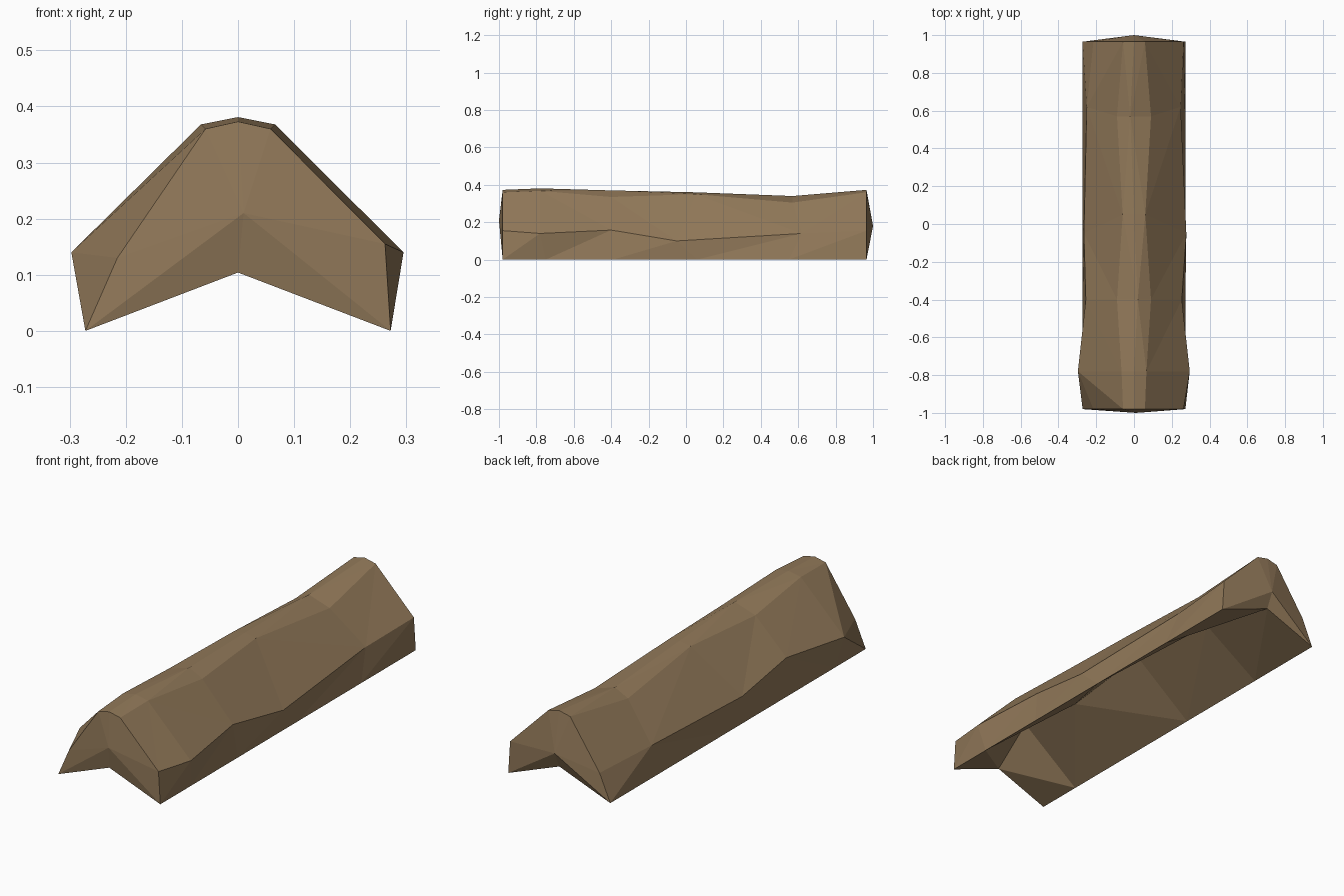
import bpy, bmesh

if "Cube" in bpy.data.objects:
    bpy.data.objects.remove(bpy.data.objects["Cube"])

# Hewn log: lengthwise rails joined into a low-poly skin, with pointed end caps
STATIONS = [-0.98, -0.78, -0.40, 0.05, 0.57, 0.965]
SIDE_STATIONS = [-0.98, -0.78, -0.40, -0.05, 0.62, 0.965]
BASE_STATIONS = [-0.98, -0.75, -0.39, 0.06, 0.55, 0.965]


def rail(xs, zs, ys=STATIONS):
    return list(zip(xs, ys, zs))


shoulder_x = [0.058, 0.066, 0.09, 0.06, 0.09, 0.058]
shoulder_z = [0.36, 0.368, 0.335, 0.35, 0.305, 0.36]

rails = [
    rail([-0.272] * 6, [0] * 6, BASE_STATIONS),              # 0 left foot
    rail([-0.215, -0.297, -0.255, -0.265, -0.25, -0.215],    # 1 left flank
         [0.13, 0.14, 0.175, 0.125, 0.14, 0.13], SIDE_STATIONS),
    rail([-x for x in shoulder_x], shoulder_z),              # 2 left shoulder
    rail([0, 0, 0.02, 0, -0.02, 0],                          # 3 ridge
         [0.373, 0.381, 0.37, 0.36, 0.34, 0.373]),
    rail(shoulder_x, shoulder_z),                            # 4 right shoulder
    rail([0.262, 0.295, 0.253, 0.277, 0.247, 0.262],         # 5 right flank
         [0.155, 0.14, 0.158, 0.10, 0.14, 0.155], SIDE_STATIONS),
    rail([0.272] * 6, [0] * 6, BASE_STATIONS),               # 6 right foot
    rail([0, 0.03, 0.03, 0.03, 0.02, 0],                     # 7 hollow underside
         [0.104, 0.23, 0.18, 0.235, 0.19, 0.104], BASE_STATIONS),
]

# Folds chosen so the left flank fans out at both ends: (rail, segment)
RISING = {(0, 0), (1, 4)}
FALLING = {(0, 4), (1, 0)} | {(5, j) for j in range(5)}

bm = bmesh.new()
grid = [[bm.verts.new(p) for p in r] for r in rails]
n = len(grid)

# Skin between neighbouring rails
for i in range(n):
    a, b = grid[i], grid[(i + 1) % n]
    for j in range(len(STATIONS) - 1):
        a0, a1, b0, b1 = a[j], a[j + 1], b[j], b[j + 1]
        if (i, j) in RISING:
            polys = ((a0, a1, b1), (a0, b1, b0))
        elif (i, j) in FALLING:
            polys = ((a0, a1, b0), (a1, b1, b0))
        else:
            polys = ((a0, a1, b1, b0),)
        for p in polys:
            bm.faces.new(p)

# Slightly pointed end caps
for j, tip in ((0, (0.01, -1.0, 0.21)), (-1, (0.0, 1.0, 0.18))):
    centre = bm.verts.new(tip)
    for i in range(n):
        bm.faces.new((grid[i][j], grid[(i + 1) % n][j], centre))

bmesh.ops.triangulate(bm, faces=bm.faces[:])
bmesh.ops.recalc_face_normals(bm, faces=bm.faces[:])

mesh = bpy.data.meshes.new("split_log")
bm.to_mesh(mesh)
bm.free()
log = bpy.data.objects.new("split_log", mesh)
bpy.context.collection.objects.link(log)

wood = bpy.data.materials.new("brown wood")
wood.diffuse_color = (0.285, 0.19, 0.1, 1)
wood.use_nodes = True
wood.node_tree.nodes["Principled BSDF"].inputs["Base Color"].default_value = wood.diffuse_color
mesh.materials.append(wood)
